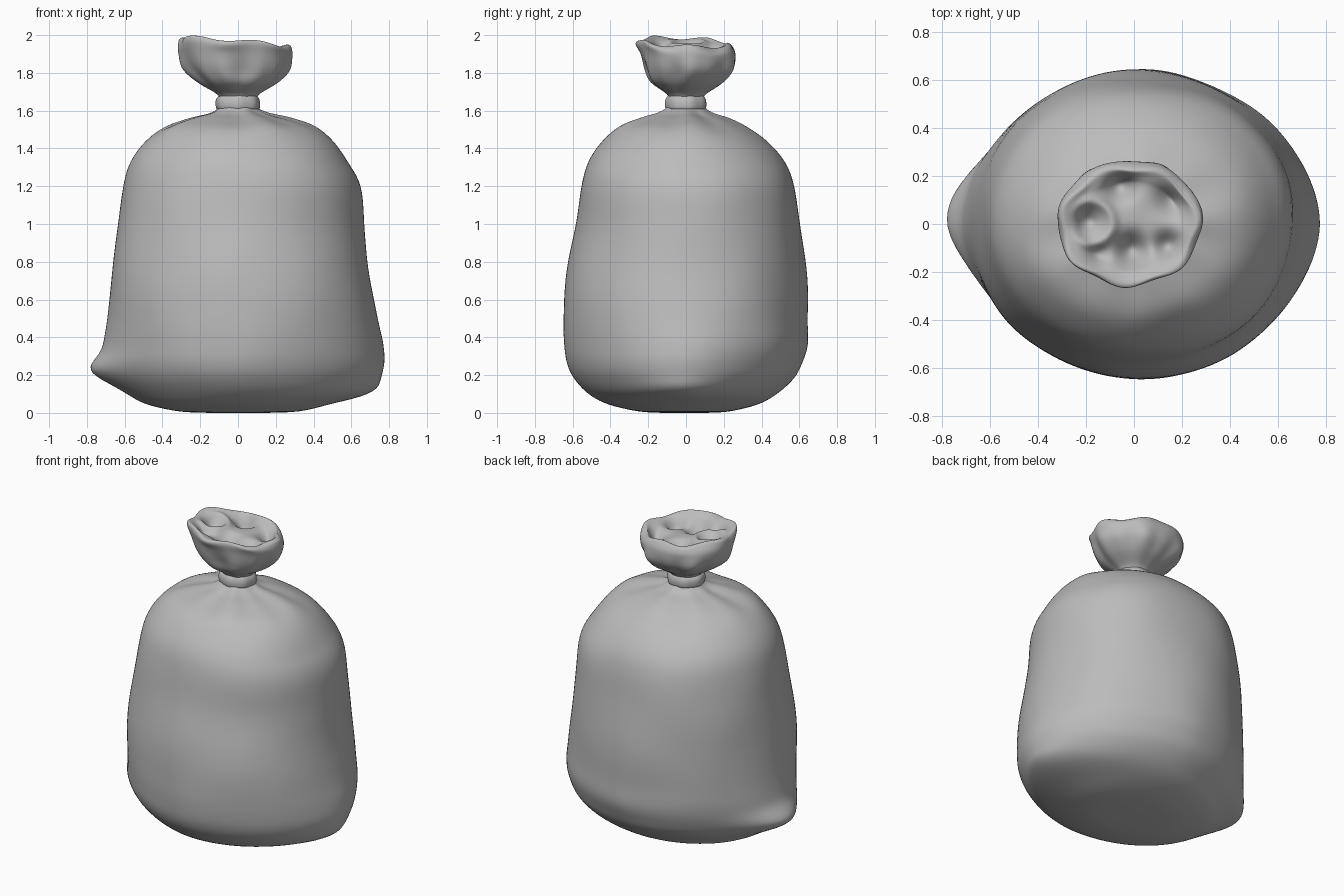
import bpy, bmesh
from math import sin, cos, pi, exp, atan2
from mathutils import Vector, noise

if "Cube" in bpy.data.objects:
    bpy.data.objects.remove(bpy.data.objects["Cube"])

grey = bpy.data.materials.new("plain grey")
grey.use_nodes = True
grey.diffuse_color = (0.5, 0.5, 0.5, 1)
grey.node_tree.nodes["Principled BSDF"].inputs["Base Color"].default_value = (0.5, 0.5, 0.5, 1)

SEG = 128


def smooth_rows(rows, steps):
    """Catmull-Rom interpolation between profile rows."""
    out = []
    for i in range(len(rows) - 1):
        quad = [rows[max(i - 1, 0)], rows[i], rows[i + 1], rows[min(i + 2, len(rows) - 1)]]
        for k in range(steps):
            t = k / steps
            out.append([b + 0.5 * t * (c - a + t * (2*a - 5*b + 4*c - d + t * (3*(b - c) + d - a)))
                        for a, b, c, d in zip(*quad)])
    return out + [list(rows[-1])]


def loft(name, rows, shape, steps=5):
    """Skin oval rings given as (z, left, right, front, back, roundness)."""
    bm = bmesh.new()
    rings = []
    data = smooth_rows(rows, steps)
    for i, (z, x0, x1, y0, y1, n) in enumerate(data):
        ring = []
        for j in range(SEG):
            a = 2 * pi * j / SEG
            c, s = cos(a), sin(a)
            r = (abs(c)**n + abs(s)**n) ** (-1 / n)
            p = Vector(((x0 + x1)/2 + (x1 - x0)/2 * r*c, (y0 + y1)/2 + (y1 - y0)/2 * r*s, z))
            ring.append(bm.verts.new(shape(p, a, i / (len(data) - 1))))
        rings.append(ring)
    for low, high in zip(rings, rings[1:]):
        for j in range(SEG):
            k = (j + 1) % SEG
            bm.faces.new((low[j], low[k], high[k], high[j]))
    bm.faces.new(rings[0][::-1])
    bm.faces.new(rings[-1])
    mesh = bpy.data.meshes.new(name)
    bm.to_mesh(mesh)
    bm.free()
    mesh.materials.append(grey)
    mesh.shade_smooth()
    obj = bpy.data.objects.new(name, mesh)
    bpy.context.collection.objects.link(obj)
    return obj


def bump(v, centre, width):
    return exp(-((v - centre) / width) ** 2)


# Sack body: full bag with pinched lower corners and rounded shoulders
body_rows = [
    (0.0, -.14, .14, -.12, .10, 2), (.008, -.31, .32, -.25, .23, 2),
    (.045, -.48, .48, -.41, .38, 1.95), (.1, -.58, .66, -.515, .48, 1.85),
    (.18, -.67, .74, -.592, .57, 1.82), (.26, -.71, .773, -.632, .615, 1.82),
    (.36, -.71, .77, -.646, .645, 1.86), (.5, -.69, .738, -.646, .642, 1.95),
    (.72, -.665, .70, -.633, .636, 2.06), (.98, -.637, .668, -.587, .608, 2.12),
    (1.2, -.607, .645, -.555, .573, 2.13), (1.33, -.565, .58, -.515, .522, 2.1),
    (1.44, -.485, .50, -.44, .425, 2.06), (1.51, -.395, .41, -.365, .32, 2),
    (1.555, -.27, .28, -.25, .225, 2), (1.585, -.15, .16, -.155, .14, 2),
    (1.62, -.10, .10, -.10, .10, 2), (1.67, -.095, .095, -.09, .09, 2),
]


def body_shape(p, a, t):
    out = Vector((cos(a), sin(a), 0))
    # pinched corner on each side, the left one slightly towards the back
    p.x -= .085 * bump(p.z, .225, .08) * max(0, -cos(a + .1)) ** 14
    p.x += .03 * bump(p.z, .13, .06) * max(0, cos(a)) ** 12
    # soft gathers radiating from the neck
    gather = bump(p.z, 1.54, .07)
    p.z += gather * .006 * (sin(5*a + 1) + .6 * sin(9*a))
    # loose dents in the cloth
    dent = noise.noise(p * 2.6 + Vector((3, 1, 7))) * .012
    return p + out * dent * (1 - bump(p.z, 0, .2)) * (1 - gather)


loft("sack_body", body_rows, body_shape)

# Tie around the neck
tie_rows = [
    (1.603, -.09, .09, -.085, .085, 2), (1.61, -.112, .112, -.105, .105, 2),
    (1.635, -.118, .116, -.11, .11, 2), (1.66, -.115, .112, -.106, .106, 2),
    (1.678, -.10, .10, -.095, .095, 2), (1.683, -.08, .08, -.08, .08, 2),
]
loft("neck_tie", tie_rows, lambda p, a, t: p + Vector((cos(a), sin(a), 0)) * .002 * sin(7*a))

# Ruffle above the tie: flared outside, rolled rim, crumpled inside
ruffle_rows = [
    (1.655, -.09, .09, -.085, .085, 2), (1.69, -.115, .115, -.105, .11, 2),
    (1.75, -.21, .205, -.185, .20, 2), (1.82, -.287, .265, -.217, .255, 2),
    (1.90, -.317, .284, -.24, .265, 2), (1.945, -.315, .275, -.258, .25, 2),
    (1.962, -.295, .255, -.245, .23, 2), (1.952, -.26, .22, -.21, .20, 2),
    (1.94, -.21, .18, -.165, .165, 2), (1.935, -.15, .12, -.11, .11, 2),
    (1.93, -.08, .05, -.05, .05, 2), (1.93, -.025, .005, -.01, .01, 2),
]
# (x, y, width, depth) of hollows between the inner folds
hollows = [(-.06, .16, .06, .08), (.17, .11, .07, .08), (-.01, -.11, .065, .10),
           (.14, -.09, .055, .07), (-.19, .01, .05, .06), (-.15, -.13, .05, .04)]


def ruffle_shape(p, a, t):
    out = Vector((cos(a), sin(a), 0))
    inside = min(1, max(0, (t - .55) / .15))
    pleat = sin(6*a + .8) + .5 * sin(11*a + 2)
    if t < .5:
        p += out * .010 * pleat * bump(p.z, 1.80, .08)
    rim = bump(t, .5, .12)
    p += out * .010 * rim * sin(7*a + .5)
    # uneven rim, highest towards the right front of the opening
    p.z += rim * .011 * sin(5*a + 1) - min(1, t / .5) ** 3 * (.08 * p.x + .045 * p.y)
    for x, y, width, depth in hollows:
        p.z -= inside * depth * exp(-((p.x - x)**2 + (p.y - y)**2) / width**2)
    # curled fold, open on one side
    curl = Vector((p.x + .18, p.y - .005))
    opening = bump(abs(atan2(curl.y, curl.x)), pi, .7)
    p.z += inside * .02 * bump(curl.length, .09, .025) * (1 - opening)
    p.z = min(p.z, 2.0)
    return p


loft("ruffle", ruffle_rows, ruffle_shape, 6)
